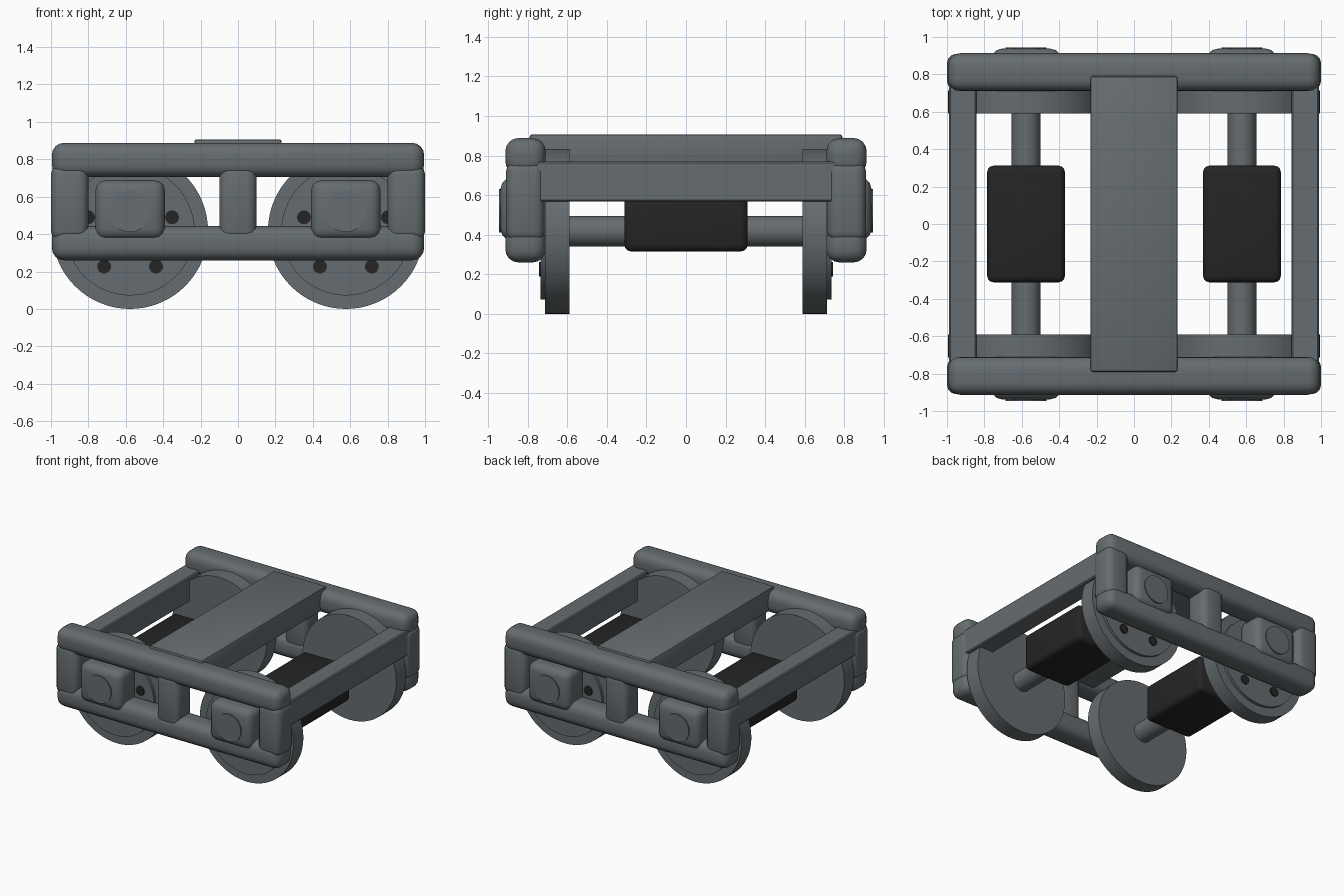
import bpy, math

if "Cube" in bpy.data.objects:
    bpy.data.objects.remove(bpy.data.objects["Cube"])


def material(name, rgb):
    m = bpy.data.materials.new(name)
    m.diffuse_color = (*rgb, 1)
    m.use_nodes = True
    m.node_tree.nodes["Principled BSDF"].inputs["Base Color"].default_value = m.diffuse_color
    return m


GREY = material("steel_grey", (0.13, 0.15, 0.16))
DARK = material("near_black", (0.018, 0.018, 0.018))


def finish(name, mat, bevel=0, segments=3):
    ob = bpy.context.object
    ob.name = name
    ob.data.materials.append(mat)
    if bevel:
        mod = ob.modifiers.new("rounded_edges", 'BEVEL')
        mod.width, mod.segments = bevel, segments
        mod.limit_method = 'ANGLE'
        bpy.ops.object.modifier_apply(modifier=mod.name)
    bpy.ops.object.shade_smooth_by_angle(angle=math.radians(35))
    return ob


def box(name, x, y, z, mat=GREY, bevel=0, segments=3):
    """Box from (min, max) ranges on each axis."""
    r = [(min(a), max(a)) for a in (x, y, z)]
    bpy.ops.mesh.primitive_cube_add(size=1, location=[(a + b) / 2 for a, b in r])
    bpy.context.object.scale = [b - a for a, b in r]
    bpy.ops.object.transform_apply(location=False, rotation=False, scale=True)
    return finish(name, mat, bevel, segments)


def disc(name, x, z, y0, y1, radius, mat=GREY, sides=48, bevel=0):
    """Cylinder lying along y from y0 to y1."""
    bpy.ops.mesh.primitive_cylinder_add(
        vertices=sides, radius=radius, depth=abs(y1 - y0),
        location=(x, (y0 + y1) / 2, z), rotation=(math.pi / 2, 0, 0))
    return finish(name, mat, bevel, 2)


AXLE_X, AXLE_Z = 0.577, 0.417

for s in (-1, 1):
    # Side frame rails and posts
    side = (s * 0.71, s * 0.913)
    box("upper_rail", (-0.995, 0.995), side, (0.705, 0.888), bevel=0.065, segments=4)
    box("lower_rail", (-0.995, 0.995), side, (0.26, 0.442), bevel=0.065, segments=4)
    for px in (-0.9, 0, 0.9):
        box("frame_post", (px - 0.1, px + 0.1), (s * 0.715, s * 0.91),
            (0.365, 0.77), bevel=0.05)

    for x in (-AXLE_X, AXLE_X):
        # Wheel, raised face and ring of five bolts
        disc("wheel", x, AXLE_Z, s * 0.59, s * 0.713, 0.417, sides=64)
        disc("wheel_face", x, AXLE_Z, s * 0.70, s * 0.735, 0.345, sides=64)
        for i in range(5):
            a = math.radians(90 + 72 * i)
            disc("wheel_bolt", x + 0.236 * math.cos(a), AXLE_Z + 0.236 * math.sin(a),
                 s * 0.72, s * 0.743, 0.037, DARK, 20)
        # Axle box with round cover
        box("axle_box", (x - 0.186, x + 0.186), (s * 0.72, s * 0.937),
            (0.372, 0.688), bevel=0.055)
        disc("axle_box_cover", x, 0.52, s * 0.90, s * 0.945, 0.11, sides=32)

    # Cross beam at each end
    box("end_beam", (s * 0.842, s * 0.99), (-0.76, 0.76), (0.568, 0.77), bevel=0.008, segments=1)

for x in (-AXLE_X, AXLE_X):
    # Axle and the motor hung around it
    disc("axle", x, AXLE_Z, -0.62, 0.62, 0.077, sides=32)
    box("motor", (x - 0.208, x + 0.208), (-0.312, 0.312), (0.315, 0.61), DARK, bevel=0.035)

# Central cross beam
box("bolster", (-0.233, 0.233), (-0.79, 0.79), (0.725, 0.907), bevel=0.012, segments=2)
